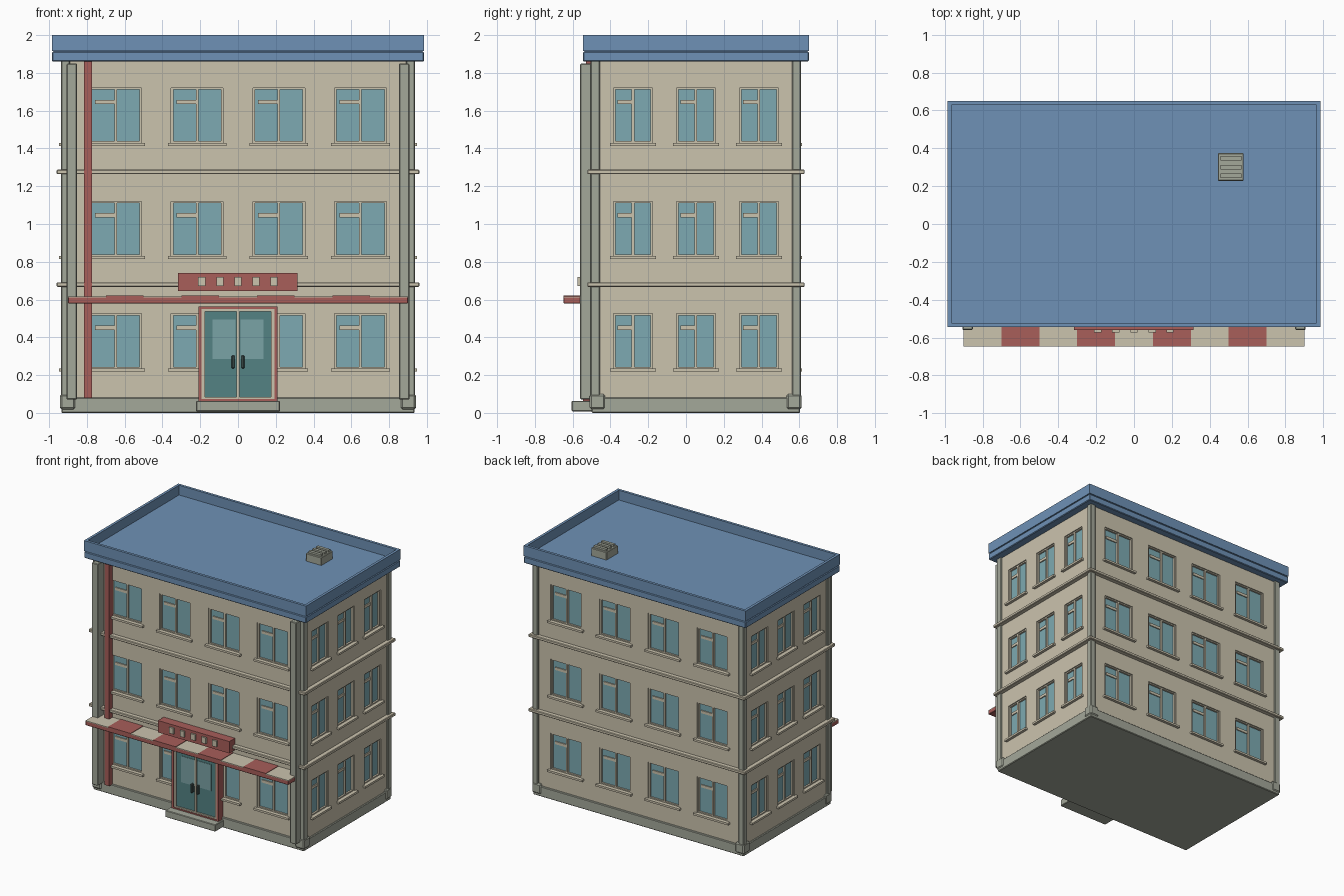
import bpy, bmesh
from math import pi
from mathutils import Matrix, Vector

if "Cube" in bpy.data.objects:
    bpy.data.objects.remove(bpy.data.objects["Cube"])


def material(name, r, g, b):
    def lin(c):
        c /= 255
        return c / 12.92 if c < 0.04 else ((c + 0.055) / 1.055) ** 2.4
    m = bpy.data.materials.new(name)
    m.diffuse_color = (lin(r), lin(g), lin(b), 1)
    m.use_nodes = True
    m.node_tree.nodes["Principled BSDF"].inputs["Base Color"].default_value = m.diffuse_color
    return m


TAN = material("tan plaster", 203, 195, 174)
GREY = material("grey stone", 164, 168, 154)
BLUE = material("blue roof", 110, 145, 182)
RED = material("red trim", 168, 94, 90)
GLASS = material("window glass", 125, 170, 178)
DOOR = material("door teal", 84, 130, 132)
PANE = material("door pane", 122, 163, 166)
DARK = material("dark handle", 70, 88, 86)

YC, HX, HY = 0.0525, 0.925, 0.54          # body centre and half sizes
FRONT = YC - HY


def boxes(name, mat, items, bevel=0):
    """One object from boxes (x0, x1, y0, y1, z0, z1[, matrix])."""
    bm = bmesh.new()
    for it in items:
        lo, hi = Vector(it[0:6:2]), Vector(it[1:6:2])
        m = Matrix.Translation((lo + hi) / 2) @ Matrix.Diagonal((*(hi - lo), 1))
        if len(it) > 6:
            m = it[6] @ m
        bmesh.ops.create_cube(bm, size=1, matrix=m)
    me = bpy.data.meshes.new(name)
    bm.to_mesh(me)
    bm.free()
    ob = bpy.data.objects.new(name, me)
    bpy.context.collection.objects.link(ob)
    me.materials.append(mat)
    if bevel:
        mod = ob.modifiers.new("bevel", "BEVEL")
        mod.width, mod.segments = bevel, 1
    return ob


def mirror_x(items):
    return items + [(-b, -a, *rest) for a, b, *rest in items]


# Windows on all four walls, laid out in each wall's own frame
cut, glass, frame, sill = [], [], [], []
for turn in range(4):
    wall = Matrix.Translation((0, YC, 0)) @ Matrix.Rotation(turn * pi / 2, 4, 'Z')
    if turn % 2 == 0:
        d, hw = -HY, 0.1375
        centres = [(i - 1.5) * 0.432 for i in range(4)]
    else:
        d, hw = -HX, 0.1035
        centres = [(i - 1) * 0.333 for i in range(3)]
    for c in centres:
        for z in (0.235, 0.83, 1.43):
            a, b, t = c - hw, c + hw, z + 0.29
            cut.append((a, b, d - 0.05, d + 0.03, z, t, wall))
            glass.append((a, b, d + 0.022, d + 0.032, z, t, wall))
            f0, f1 = d + 0.008, d + 0.03
            frame += [(a, a + 0.011, f0, f1, z, t, wall),
                      (b - 0.011, b, f0, f1, z, t, wall),
                      (a, b, f0, f1, t - 0.009, t, wall),
                      (a, b, f0, f1, z, z + 0.009, wall),
                      (c - 0.007, c + 0.007, f0, f1, z, t, wall),
                      (a + hw * 0.2, c - 0.007, f0 + 0.006, f1, t - 0.085, t - 0.063, wall)]
            sill.append((a - 0.018, b + 0.018, d - 0.022, d + 0.02, z - 0.016, z, wall))

walls = boxes("walls", TAN, [(-HX, HX, FRONT, YC + HY, 0.04, 1.88)])
cutter = boxes("window_cutter", TAN, cut)
cutter.hide_render = True
mod = walls.modifiers.new("openings", "BOOLEAN")
mod.object, mod.operation, mod.solver = cutter, 'DIFFERENCE', 'EXACT'
bpy.context.view_layer.objects.active = walls
bpy.ops.object.modifier_apply(modifier=mod.name)
bpy.data.objects.remove(cutter)
boxes("window_glass", GLASS, glass)
boxes("window_frames", TAN, frame)
boxes("window_sills", TAN, sill)

# Floor bands
boxes("floor_bands", TAN, [(-0.96, 0.96, YC - 0.575, YC + 0.575, z, z + 0.024)
                           for z in (0.667, 1.264)], 0.004)

# Base, corner posts and front pilasters
boxes("base", GREY, [(-0.935, 0.935, FRONT - 0.012, YC + HY + 0.012, 0, 0.082)], 0.005)
corners, blocks = [], []
for y0, y1, b0, b1 in ((-0.505, -0.455, -0.51, -0.428), (0.562, 0.608, 0.532, 0.612)):
    corners.append((0.89, 0.938, y0, y1, 0.05, 1.865))
    blocks.append((0.862, 0.942, b0, b1, 0.018, 0.1))
boxes("corner_posts", GREY, mirror_x(corners), 0.005)
boxes("corner_blocks", GREY, mirror_x(blocks), 0.01)
boxes("front_pilasters", GREY, mirror_x([(0.852, 0.907, -0.56, -0.48, 0.07, 1.85)]), 0.005)
boxes("red_column", RED, [(-0.815, -0.772, -0.53, -0.48, 0.08, 1.865)])

# Roof: cornice, raised rim with sunken deck
RX, RY = 0.985, 0.598
boxes("cornice", BLUE, [(-RX, RX, YC - RY, YC + RY, 1.86, 1.912)], 0.005)
boxes("roof_neck", BLUE, [(-RX + 0.008, RX - 0.008, YC - RY + 0.008, YC + RY - 0.008, 1.905, 1.918)])
rim = boxes("parapet", BLUE, [(-RX, RX, YC - RY, YC + RY, 1.917, 2.0)])
bm = bmesh.new()
bm.from_mesh(rim.data)
bm.normal_update()
top = [f for f in bm.faces if f.normal.z > 0.9]
bmesh.ops.inset_region(bm, faces=top, thickness=0.03)
ext = bmesh.ops.extrude_face_region(bm, geom=top)
bmesh.ops.delete(bm, geom=top, context='FACES')
bmesh.ops.translate(bm, vec=(0, 0, -0.078),
                    verts=[v for v in ext['geom'] if isinstance(v, bmesh.types.BMVert)])
bmesh.ops.recalc_face_normals(bm, faces=bm.faces)
bm.to_mesh(rim.data)
bm.free()

# Roof vent with slats
boxes("roof_vent", GREY, [(0.443, 0.58, 0.228, 0.375, 1.915, 1.985)], 0.004)
boxes("vent_slats", GREY, [(0.457, 0.567, y, y + 0.024, 1.98, 2.0)
                           for y in (0.242, 0.289, 0.336)])

# Entrance step and door
boxes("entrance_step", GREY, [(-0.222, 0.222, -0.605, -0.48, 0.008, 0.063)], 0.004)
boxes("door_surround", RED, mirror_x([(0.192, 0.208, -0.545, -0.48, 0.063, 0.563)])
      + [(-0.208, 0.208, -0.545, -0.48, 0.55, 0.563),
         (-0.208, 0.208, -0.545, -0.48, 0.063, 0.073)])
boxes("door_frame", TAN, mirror_x([(0.174, 0.192, -0.54, -0.48, 0.073, 0.55)])
      + [(-0.192, 0.192, -0.54, -0.48, 0.538, 0.55),
         (-0.192, 0.192, -0.54, -0.48, 0.073, 0.083),
         (-0.007, 0.007, -0.54, -0.48, 0.073, 0.55)])
boxes("door_leaves", DOOR, mirror_x([(0.007, 0.174, -0.53, -0.48, 0.083, 0.538)]))
boxes("door_panes", PANE, mirror_x([(0.012, 0.134, -0.533, -0.528, 0.285, 0.495)]))
boxes("door_handles", DARK, mirror_x([(0.018, 0.034, -0.558, -0.53, 0.235, 0.305)]), 0.004)

# Striped awning
boxes("awning", RED, [(-0.9, 0.9, -0.648, -0.48, 0.58, 0.614)], 0.003)
boxes("awning_tan_stripes", TAN, [(-0.9 + 0.4 * i, -0.7 + 0.4 * i, -0.648, -0.48, 0.611, 0.617)
                                  for i in range(5)])
boxes("awning_red_stripes", RED, [(-0.7 + 0.4 * i, -0.5 + 0.4 * i, -0.648, -0.48, 0.611, 0.621)
                                  for i in range(4)])

# Sign board with five blank tiles
boxes("sign_board", RED, [(-0.318, 0.315, -0.56, -0.48, 0.645, 0.74)])
boxes("sign_tiles", TAN, [(x - 0.019, x + 0.019, -0.574, -0.555, 0.672, 0.72)
                          for x in (-0.192, -0.096, 0, 0.096, 0.19)])
